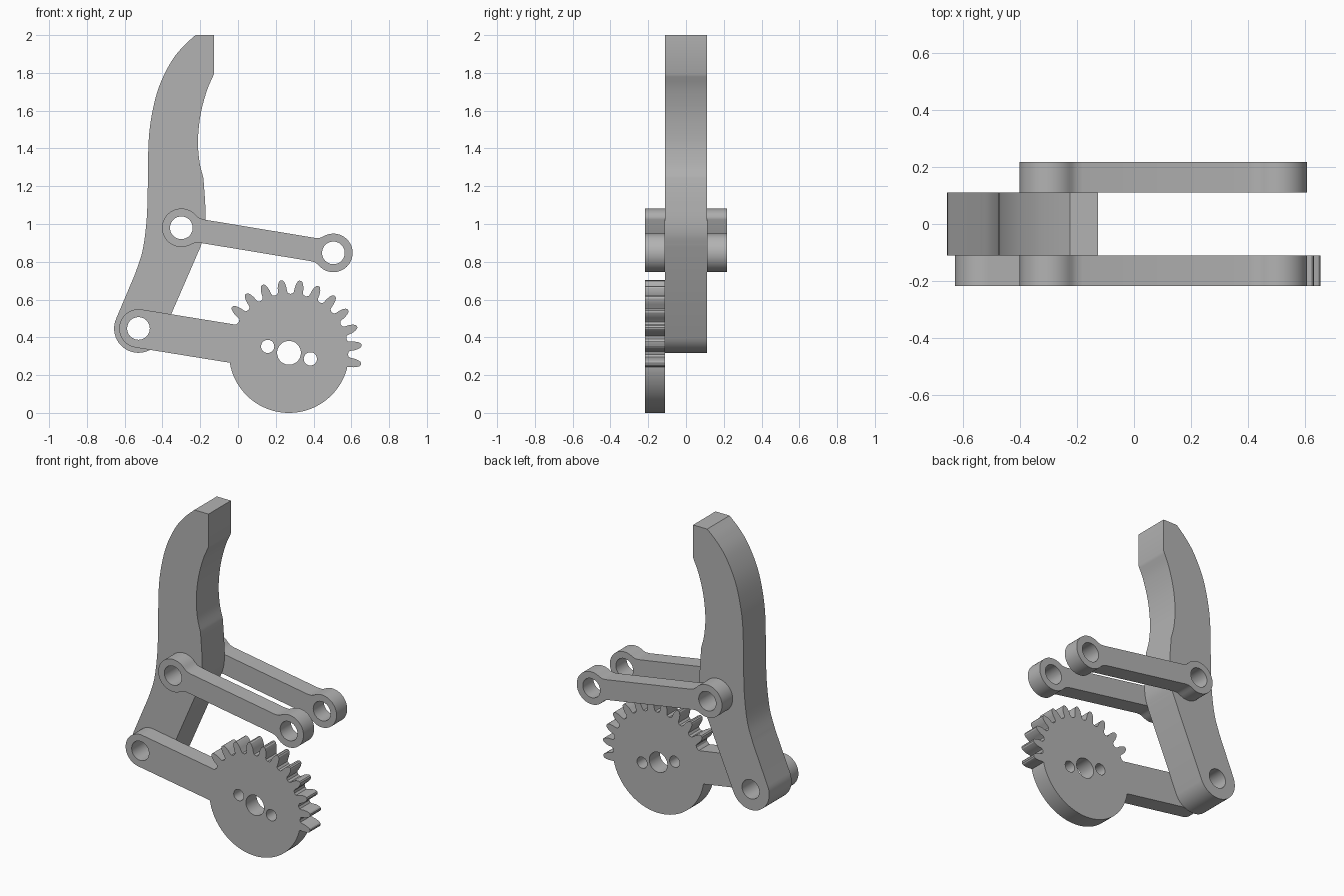
import bpy, bmesh
from math import sin, cos, atan2, hypot, radians
from mathutils import Matrix, Vector

cube = bpy.data.objects.get("Cube")
if cube:
    bpy.data.objects.remove(cube, do_unlink=True)

grey = bpy.data.materials.new("plain_grey")
grey.use_nodes = True
COLOUR = (0.45, 0.45, 0.45, 1)
grey.diffuse_color = COLOUR
grey.node_tree.nodes["Principled BSDF"].inputs["Base Color"].default_value = COLOUR


def arc(c, r, a0, a1, n=24):
    """Points on an arc, angles in degrees."""
    return [(c[0] + r * cos(radians(a0 + (a1 - a0) * i / n)),
             c[1] + r * sin(radians(a0 + (a1 - a0) * i / n))) for i in range(n + 1)]


def circle(c, r, n=48):
    return arc(c, r, 0, 360, n)[:-1]


def smooth(pts, steps=6):
    """Catmull-Rom curve through the points."""
    v = [Vector(p) for p in pts]
    v = [2 * v[0] - v[1]] + v + [2 * v[-1] - v[-2]]
    out = []
    for a, b, c, d in zip(v, v[1:], v[2:], v[3:]):
        for i in range(steps):
            t = i / steps
            p = 0.5 * (2 * b + (c - a) * t + (2 * a - 5 * b + 4 * c - d) * t ** 2
                       + (3 * b - a - 3 * c + d) * t ** 3)
            out.append(tuple(p))
    return out + [tuple(pts[-1])]


def plate(name, loops, y0, y1):
    """Extrude an x-z outline with holes between two y positions."""
    curve = bpy.data.curves.new(name + "_outline", 'CURVE')
    curve.dimensions = '2D'
    curve.fill_mode = 'BOTH'
    curve.extrude = (y1 - y0) / 2
    for loop in loops:
        s = curve.splines.new('POLY')
        s.points.add(len(loop) - 1)
        for p, (x, z) in zip(s.points, loop):
            p.co = (x, z, 0, 1)
        s.use_cyclic_u = True
    temp = bpy.data.objects.new(name + "_temp", curve)
    bpy.context.collection.objects.link(temp)
    bpy.context.view_layer.update()
    mesh = bpy.data.meshes.new_from_object(
        temp.evaluated_get(bpy.context.evaluated_depsgraph_get()))
    bpy.data.objects.remove(temp)
    bpy.data.curves.remove(curve)
    mesh.name = name
    mesh.transform(Matrix.Translation((0, (y0 + y1) / 2, 0)) @ Matrix.Rotation(radians(90), 4, 'X'))
    bm = bmesh.new()
    bm.from_mesh(mesh)
    bmesh.ops.remove_doubles(bm, verts=bm.verts, dist=1e-5)
    bmesh.ops.recalc_face_normals(bm, faces=bm.faces)
    bm.to_mesh(mesh)
    bm.free()
    mesh.materials.clear()
    mesh.materials.append(grey)
    ob = bpy.data.objects.new(name, mesh)
    bpy.context.collection.objects.link(ob)
    bpy.ops.object.select_all(action='DESELECT')
    ob.select_set(True)
    bpy.context.view_layer.objects.active = ob
    bpy.ops.object.shade_smooth_by_angle(angle=radians(25))


INNER, OUTER = 0.111, 0.217
LOW, HIGH, FAR = (-0.527, 0.447), (-0.3, 0.98), (0.505, 0.847)
GEAR = (0.27, 0.318)
PIN = 0.06

# Finger: round foot, curved back and gripping face
back = smooth([(-0.543, 0.74), (-0.505, 0.86), (-0.484, 1.02), (-0.478, 1.18),
               (-0.473, 1.44), (-0.452, 1.6), (-0.415, 1.735), (-0.352, 1.862),
               (-0.288, 1.942), (-0.225, 2.0)])
grip = smooth([(-0.127, 1.794), (-0.165, 1.705), (-0.198, 1.58), (-0.212, 1.445),
               (-0.204, 1.33), (-0.183, 1.243)])
heel = smooth([(-0.174, 1.12), (-0.171, 1.02), (-0.178, 0.945), (-0.198, 0.88)])
foot = arc(LOW, 0.129, -24, -204)
plate("finger", [back + [(-0.127, 2.0)] + grip + heel + foot,
                 circle(LOW, PIN), circle(HIGH, PIN)], -INNER, INNER)

# Pair of parallel links with an eye at each end
dx, dz = FAR[0] - HIGH[0], FAR[1] - HIGH[1]
length, tilt = hypot(dx, dz), atan2(dz, dx)
eye_r, bar = 0.102, 0.0625
fillet = [(0.073, 0.073), (0.088, 0.0655), (0.112, bar)]
half = arc((0, 0), eye_r, 180, 53, 20) + fillet
upper = half + [(length - x, z) for x, z in reversed(half)]
local = upper + [(x, -z) for x, z in reversed(upper[1:-1])]
link = [(HIGH[0] + x * cos(tilt) - z * sin(tilt),
         HIGH[1] + x * sin(tilt) + z * cos(tilt)) for x, z in local]
for name, y in (("front_link", -OUTER), ("back_link", INNER)):
    plate(name, [link, circle(HIGH, PIN), circle(FAR, PIN)], y, y + OUTER - INNER)

# Partial gear with its crank arm
rim, arm_angle, first, pitch = 0.318, 170.8, -8.9, 15


def polar(r, a):
    return (GEAR[0] + r * cos(radians(a)), GEAR[1] + r * sin(radians(a)))


tooth = [(-4.9, 0.317), (-4.2, 0.328), (-3.8, 0.348), (-2.9, 0.367), (-1.8, 0.381), (-0.7, 0.386)]
tooth += [(-a, r) for a, r in reversed(tooth)]
outline = arc(GEAR, rim, arm_angle + 18.7, 360 + first - 7, 40)
for k in range(11):
    centre = first + pitch * k
    outline += [polar(r, centre + a) for a, r in tooth]
    outline.append(polar(0.312, centre + pitch / 2))
outline.append(polar(rim, arm_angle - 18.7))
outline += arc(LOW, 0.102, arm_angle - 90, arm_angle + 90)
plate("gear_crank", [outline, circle(LOW, PIN), circle(GEAR, 0.063),
                     circle((0.157, 0.352), 0.035, 32), circle((0.383, 0.286), 0.035, 32)],
      -OUTER, -INNER)
